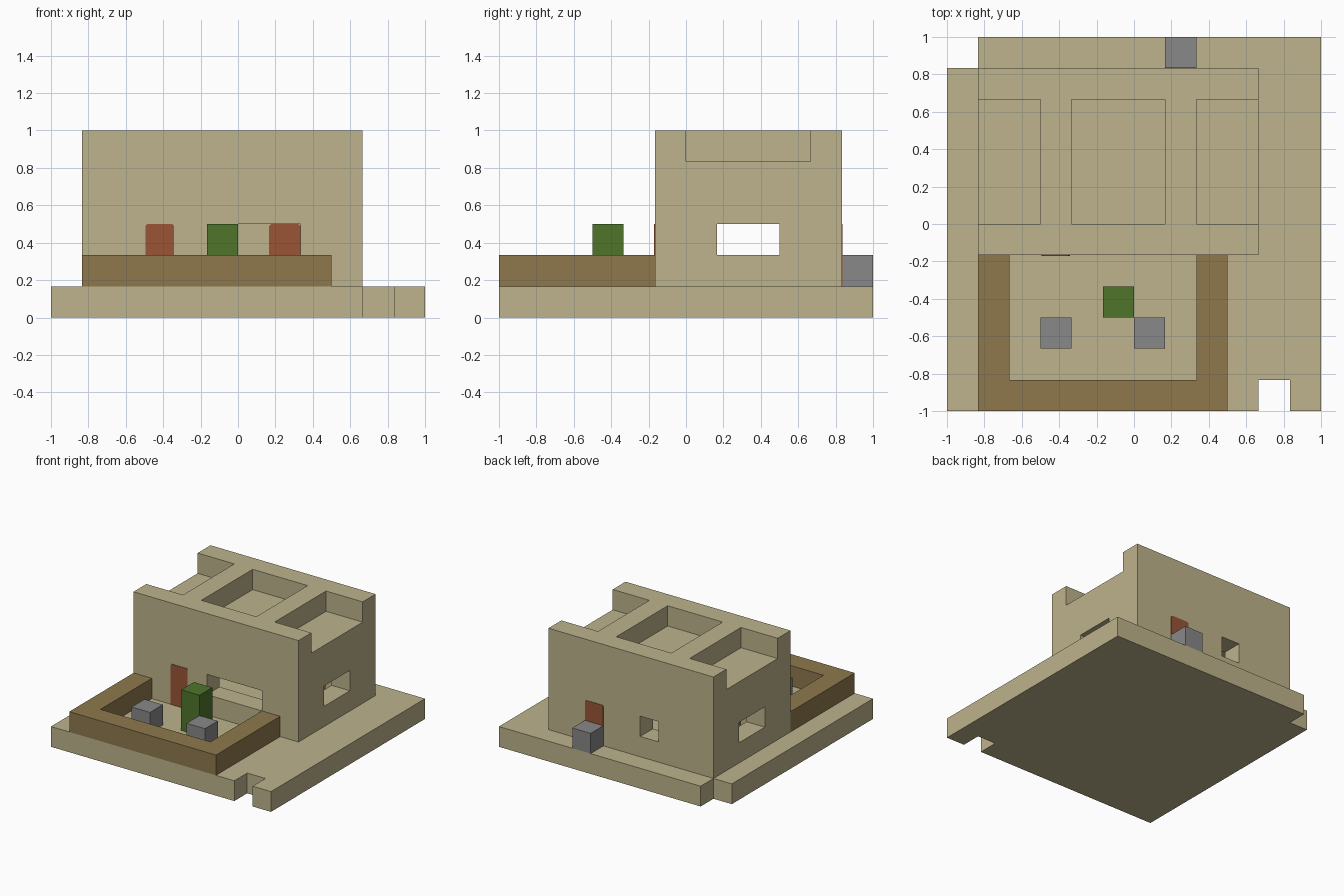
import bpy
import bmesh

U = 1 / 6  # one building block

cube = bpy.data.objects.get("Cube")
if cube:
    bpy.data.objects.remove(cube, do_unlink=True)


def material(name, rgb):
    # Convert 0-255 display values to linear
    lin = [((c / 255 + 0.055) / 1.055) ** 2.4 for c in rgb]
    m = bpy.data.materials.new(name)
    m.use_nodes = True
    m.diffuse_color = (*lin, 1)
    m.node_tree.nodes["Principled BSDF"].inputs["Base Color"].default_value = (*lin, 1)
    return m


sand = material("sandstone", (189, 179, 140))
wood = material("wood", (143, 121, 77))
red = material("red_door", (152, 85, 54))
green = material("cactus_green", (80, 117, 43))
grey = material("stone_grey", (136, 136, 136))


def prism(name, outline, z0, z1, mat):
    """Extrude an outline given in blocks from z0 to z1."""
    bm = bmesh.new()
    face = bm.faces.new([bm.verts.new((x * U, y * U, z0 * U)) for x, y in outline])
    ext = bmesh.ops.extrude_face_region(bm, geom=[face])
    top = [v for v in ext["geom"] if isinstance(v, bmesh.types.BMVert)]
    bmesh.ops.translate(bm, verts=top, vec=(0, 0, (z1 - z0) * U))
    bmesh.ops.recalc_face_normals(bm, faces=bm.faces)
    mesh = bpy.data.meshes.new(name)
    bm.to_mesh(mesh)
    bm.free()
    ob = bpy.data.objects.new(name, mesh)
    mesh.materials.append(mat)
    bpy.context.collection.objects.link(ob)
    return ob


def box(name, xs, ys, zs, mat):
    (a, b), (c, d) = xs, ys
    return prism(name, [(a, c), (b, c), (b, d), (a, d)], *zs, mat)


def cut(target, xs, ys, zs):
    cutter = box("cutter", xs, ys, zs, sand)
    cutter.hide_render = True
    mod = target.modifiers.new("cut", "BOOLEAN")
    mod.operation = "DIFFERENCE"
    mod.solver = "EXACT"
    mod.object = cutter
    bpy.context.view_layer.objects.active = target
    bpy.ops.object.modifier_apply(modifier=mod.name)
    bpy.data.objects.remove(cutter, do_unlink=True)


# Ground slab with a notch at the front and a missing back corner
prism("ground", [(-6, -6), (4, -6), (4, -5), (5, -5), (5, -6), (6, -6),
                 (6, 6), (-5, 6), (-5, 5), (-6, 5)], 0, 1, sand)

# House with a hollow room
house = box("house", (-5, 4), (-1, 5), (1, 6), sand)
cut(house, (-4, 3), (0, 4), (0.5, 4))

# Roof recesses, the outer two open to the sides
for xs in ((-5.5, -3), (-2, 1), (2, 4.5)):
    cut(house, xs, (0, 4), (5, 6.5))

# Windows: front, back, and one through both sides
cut(house, (-1, 2), (-1.5, 0.5), (2, 3))
cut(house, (-2, -1), (3.5, 5.5), (2, 3))
cut(house, (-5.5, 4.5), (1, 3), (2, 3))

# Doors set through the walls, with clipped top corners
for name, x0, x1, y in (("front_door", -2.97, -2.05, -1), ("back_door", 1.0, 2.0, 4)):
    door = box(name, (x0, x1), (y - 0.02, y + 1.02), (1, 3), red)
    bm = bmesh.new()
    bm.from_mesh(door.data)
    top = [e for e in bm.edges
           if all(v.co.z > 2.5 * U for v in e.verts)
           and abs(e.verts[0].co.x - e.verts[1].co.x) < 0.01]
    bmesh.ops.bevel(bm, geom=top, offset=0.01, segments=1, affect="EDGES")
    bm.to_mesh(door.data)
    bm.free()

# Garden wall around the front yard
prism("garden_wall", [(-5, -6), (3, -6), (3, -1), (2, -1), (2, -5),
                      (-4, -5), (-4, -1), (-5, -1)], 1, 2, wood)

# Stone blocks, back step and cactus
for name, x, y in (("right_seat", -3, -4), ("left_seat", 0, -4), ("back_step", 1, 5)):
    box(name, (x, x + 1), (y, y + 1), (1, 2), grey)
box("cactus", (-1, 0), (-3, -2), (1, 3), green)
